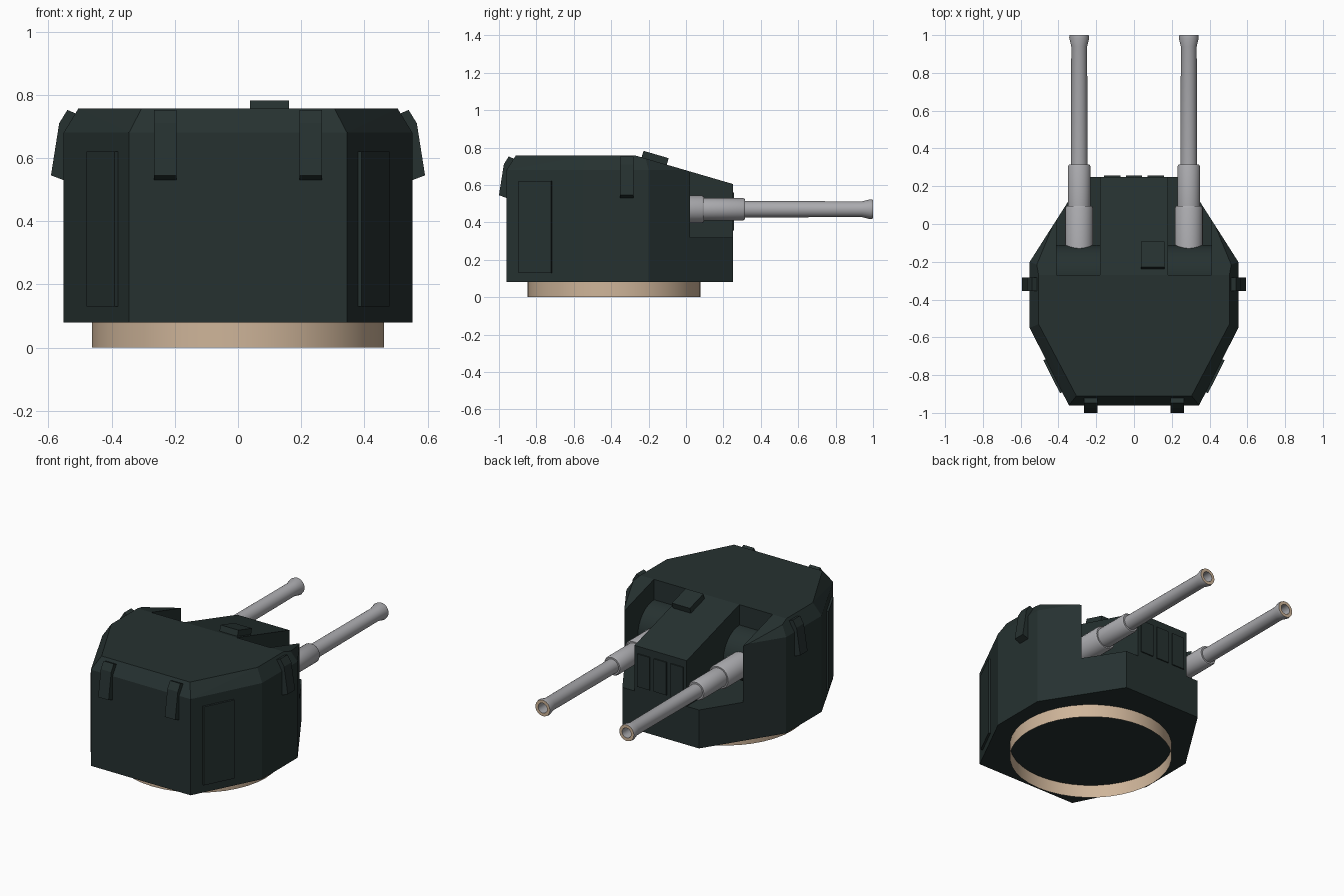
import bpy, bmesh, math
from mathutils import Matrix, Vector

old = bpy.data.objects.get("Cube")
if old:
    bpy.data.objects.remove(old, do_unlink=True)


def material(name, rgb):
    m = bpy.data.materials.new(name)
    m.use_nodes = True
    m.diffuse_color = (*rgb, 1)
    bsdf = next(n for n in m.node_tree.nodes if n.type == 'BSDF_PRINCIPLED')
    bsdf.inputs["Base Color"].default_value = (*rgb, 1)
    return m


GREEN = material("dark green paint", (0.019, 0.031, 0.030))
GREY = material("gun grey", (0.40, 0.40, 0.42))
TAN = material("tan metal", (0.62, 0.46, 0.32))


def finish(name, bm, mats, smooth=False, fix=True):
    if fix:
        bmesh.ops.recalc_face_normals(bm, faces=bm.faces[:])
    mesh = bpy.data.meshes.new(name)
    bm.to_mesh(mesh)
    bm.free()
    ob = bpy.data.objects.new(name, mesh)
    bpy.context.collection.objects.link(ob)
    for m in mats:
        mesh.materials.append(m)
    if smooth:
        bpy.ops.object.select_all(action='DESELECT')
        ob.select_set(True)
        bpy.context.view_layer.objects.active = ob
        bpy.ops.object.shade_smooth_by_angle(angle=math.radians(35))
    return ob


def box(name, lo, hi, matrix=Matrix()):
    bm = bmesh.new()
    lo, hi = Vector(lo), Vector(hi)
    bmesh.ops.create_cube(bm, size=1)
    for v in bm.verts:
        v.co = (lo + hi) / 2 + v.co * (hi - lo)
    bm.transform(matrix)
    return finish(name, bm, [GREEN])


# Turret shell: hull of three outline rings, roof sloped down towards the guns
def outline(pts, z):
    return [(s * x, y, z) for x, y in pts for s in (1, -1)]


wall = [(0.345, -0.96), (0.552, -0.55), (0.552, -0.20), (0.265, 0.25)]
roof = [(0.305, -0.91), (0.505, -0.53), (0.505, -0.22), (0.225, 0.22)]
bm = bmesh.new()
for co in outline(wall, 0.08) + outline(wall, 0.68) + outline(roof, 0.757):
    bm.verts.new(co)
bmesh.ops.convex_hull(bm, input=bm.verts[:])
bmesh.ops.dissolve_limit(bm, angle_limit=0.01, verts=bm.verts[:], edges=bm.edges[:])
SLOPE = math.atan2(0.152, 0.52)
normal = Vector((0, math.sin(SLOPE), math.cos(SLOPE)))
bmesh.ops.bisect_plane(bm, geom=bm.verts[:] + bm.edges[:] + bm.faces[:], dist=1e-5,
                       plane_co=(0, -0.27, 0.757), plane_no=normal, clear_outer=True)
bmesh.ops.holes_fill(bm, edges=[e for e in bm.edges if e.is_boundary])
shell = finish("turret_shell", bm, [GREEN])

# Gun slots cut into the shell
for side in (-1, 1):
    xs = sorted((side * 0.18, side * 0.41))
    cutter = box("slot_cutter", (xs[0], -0.27, 0.32), (xs[1], 0.6, 1))
    cutter.hide_render = True
    mod = shell.modifiers.new("slot", 'BOOLEAN')
    mod.operation = 'DIFFERENCE'
    mod.solver = 'EXACT'
    mod.object = cutter
    bpy.context.view_layer.objects.active = shell
    bpy.ops.object.modifier_apply(modifier=mod.name)
    bpy.data.objects.remove(cutter, do_unlink=True)

# Open base ring
bm = bmesh.new()
bmesh.ops.create_cone(bm, cap_ends=False, segments=40, radius1=0.462, radius2=0.462,
                      depth=0.08, matrix=Matrix.Translation((0, -0.385, 0.04)))
finish("base_ring", bm, [TAN], smooth=True)


# Gun barrels, turned around the y axis from (y, radius) steps
def turned(name, x, z, steps, lip, segments=24):
    bm = bmesh.new()
    rings = []
    for y, r in steps:
        rings.append([bm.verts.new((x + r * math.cos(a), y, z + r * math.sin(a)))
                      for a in (2 * math.pi * i / segments for i in range(segments))])
    for k, (a, b) in enumerate(zip(rings, rings[1:])):
        for i in range(segments):
            j = (i + 1) % segments
            bm.faces.new((a[i], a[j], b[j], b[i])).material_index = int(k == lip)
    bm.faces.new(rings[0])
    bm.faces.new(rings[-1])
    return finish(name, bm, [GREY, TAN], smooth=True)


barrel = [(-0.25, 0.074), (0.085, 0.074), (0.095, 0.068), (0.095, 0.060), (0.305, 0.060),
          (0.315, 0.054), (0.315, 0.044), (0.94, 0.042), (0.985, 0.053), (1.0, 0.050),
          (1.0, 0.031), (0.85, 0.031)]
for side, word in ((1, "left"), (-1, "right")):
    turned(word + "_gun_barrel", side * 0.29, 0.47, barrel, 9)
    # Round mantlet behind each gun
    bm = bmesh.new()
    spin = Matrix.Translation((side * 0.295, -0.27, 0.47)) @ Matrix.Rotation(math.pi / 2, 4, 'Y')
    bmesh.ops.create_cone(bm, cap_ends=True, segments=32, radius1=0.16, radius2=0.16,
                          depth=0.229, matrix=spin)
    finish(word + "_mantlet", bm, [GREEN], smooth=True)


# Lifting brackets hooked over the roof edge
def bracket(name, x, y, angle):
    profile = [(0.0, 0.53), (0.04, 0.545), (0.014, 0.71), (-0.012, 0.752), (-0.045, 0.738)]
    bm = bmesh.new()
    face = bm.faces.new([bm.verts.new((-0.036, -out, z)) for out, z in profile])
    ext = bmesh.ops.extrude_face_region(bm, geom=[face])["geom"]
    bmesh.ops.translate(bm, vec=(0.072, 0, 0),
                        verts=[g for g in ext if isinstance(g, bmesh.types.BMVert)])
    bm.transform(Matrix.Translation((x, y, 0)) @ Matrix.Rotation(angle, 4, 'Z'))
    finish(name, bm, [GREEN])


for side, word in ((1, "left"), (-1, "right")):
    bracket(word + "_rear_bracket", side * 0.23, -0.96, 0)
    bracket(word + "_side_bracket", side * 0.552, -0.318, side * math.pi / 2)

    # Doors on the slanted rear walls
    start, end = Vector((0.345, -0.96)), Vector((0.552, -0.55))
    mid, run = (start + end) / 2, end - start
    turn = math.atan2(run.y, run.x) * side
    place = Matrix.Translation((side * 0.424, -0.803, 0)) @ Matrix.Rotation(turn, 4, 'Z')
    box(word + "_door", (-0.098, -0.013, 0.13), (0.098, 0.01, 0.62), place)

# Sight hatch on the sloped roof
tilt = Matrix.Translation((0.1, -0.17, 0.728)) @ Matrix.Rotation(-SLOPE, 4, 'X')
box("sight_hatch", (-0.062, -0.07, -0.01), (0.062, 0.07, 0.036), tilt)

# Three front panels between the guns
for i, word in enumerate(("right", "middle", "left")):
    x = (i - 1) * 0.115
    box(word + "_front_panel", (x - 0.043, 0.24, 0.355), (x + 0.043, 0.257, 0.56))
